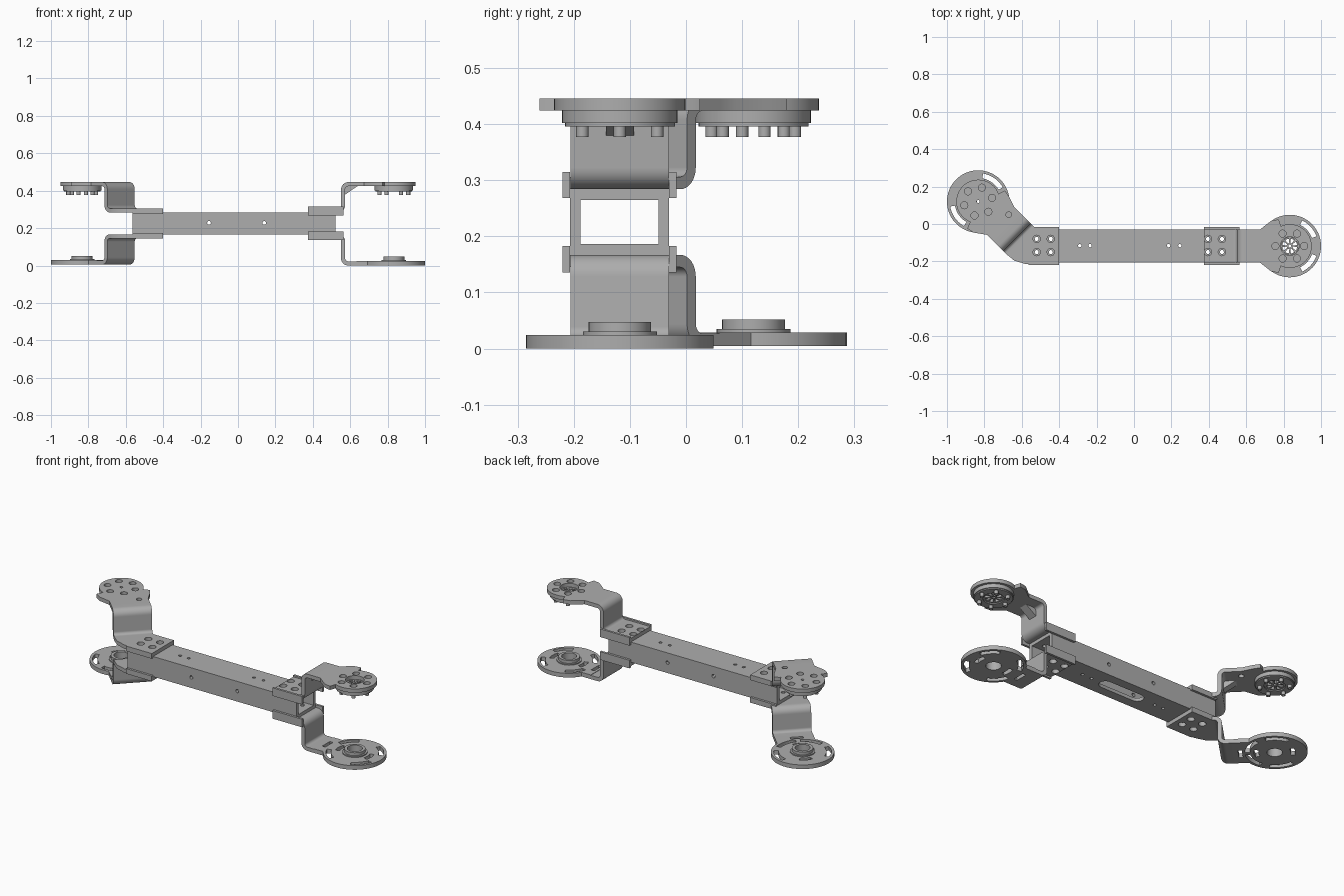
import bpy, bmesh
from math import pi, sin, cos, asin, acos, radians
from mathutils import Matrix, Vector

cube = bpy.data.objects.get("Cube")
if cube:
    bpy.data.objects.remove(cube, do_unlink=True)

metal = bpy.data.materials.new("grey metal")
metal.use_nodes = True
GREY = (0.42, 0.42, 0.42, 1)
metal.diffuse_color = GREY
metal.node_tree.nodes["Principled BSDF"].inputs["Base Color"].default_value = GREY

T = 0.022                        # sheet thickness
TUBE_Z = (0.167, 0.284)
TUBE_Y = (-0.207, -0.03)
MID_Y = -0.118
SIDEWAYS = Matrix.Rotation(pi / 2, 4, 'X')


# Outline helpers
def arc(r, a0, a1, n=24, c=(0, 0)):
    return [(c[0] + r * cos(a0 + (a1 - a0) * k / n),
             c[1] + r * sin(a0 + (a1 - a0) * k / n)) for k in range(n + 1)]


def circle(r, c=(0, 0), n=24):
    return arc(r, 0, 2 * pi, n, c)[:-1]


def rect(x0, x1, y0, y1):
    return [(x0, y0), (x1, y0), (x1, y1), (x0, y1)]


def slot(r, width, mid, span):
    a, b = radians(mid - span / 2), radians(mid + span / 2)
    return arc(r + width / 2, a, b, 10) + arc(r - width / 2, b, a, 10)


def ring_points(r, n=6):
    return [(r * cos(2 * pi * k / n), r * sin(2 * pi * k / n)) for k in range(n)]


def plate(name, outer, holes, z0, z1, matrix=Matrix()):
    """Flat sheet with holes, extruded from z0 to z1 and placed by matrix."""
    curve = bpy.data.curves.new(name, 'CURVE')
    curve.dimensions = '2D'
    curve.fill_mode = 'BOTH'
    curve.extrude = (z1 - z0) / 2
    for loop in [outer] + holes:
        s = curve.splines.new('POLY')
        s.points.add(len(loop) - 1)
        for p, q in zip(s.points, loop):
            p.co = (q[0], q[1], 0, 1)
        s.use_cyclic_u = True
    temp = bpy.data.objects.new(name + "_outline", curve)
    bpy.context.collection.objects.link(temp)
    deps = bpy.context.evaluated_depsgraph_get()
    mesh = bpy.data.meshes.new_from_object(temp.evaluated_get(deps))
    bpy.data.objects.remove(temp, do_unlink=True)
    bpy.data.curves.remove(curve)
    # Weld, place, and mark the sharp edges
    bm = bmesh.new()
    bm.from_mesh(mesh)
    bmesh.ops.remove_doubles(bm, verts=bm.verts, dist=1e-5)
    bm.transform(matrix @ Matrix.Translation((0, 0, (z0 + z1) / 2)))
    bmesh.ops.recalc_face_normals(bm, faces=bm.faces)
    for f in bm.faces:
        f.smooth = True
        f.material_index = 0
    for e in bm.edges:
        e.smooth = len(e.link_faces) == 2 and e.calc_face_angle(0) < radians(30)
    bm.to_mesh(mesh)
    bm.free()
    mesh.materials.clear()
    mesh.materials.append(metal)
    mesh.name = name
    obj = bpy.data.objects.new(name, mesh)
    bpy.context.collection.objects.link(obj)
    return obj


def bent_strip(name, path, r, v0, v1, frame):
    """Sheet strip following a side path with rounded right-angle bends."""
    path = [Vector(p) for p in path]
    pts = [path[0]]
    for a, b, c in zip(path, path[1:], path[2:]):
        da, dc = (a - b).normalized(), (c - b).normalized()
        mid = b + r * (da + dc)
        pts += [mid - r * (dc * cos(k * pi / 16) + da * sin(k * pi / 16)) for k in range(9)]
    pts.append(path[-1])
    left, right = [], []
    for i, p in enumerate(pts):
        t = (pts[min(i + 1, len(pts) - 1)] - pts[max(i - 1, 0)]).normalized()
        if i in (0, len(pts) - 1):
            t = Vector((1, 0))
        n = Vector((-t.y, t.x)) * T / 2
        left.append(p + n)
        right.append(p - n)
    plate(name, left + right[::-1], [], -v1, -v0, frame @ SIDEWAYS)


# Hollow tube made of four walls with drilled holes
X0, X1 = -0.565, 0.52
screw_spots = {"left": [(x, y) for x in (0.395, 0.47) for y in (-0.08, -0.15)],
               "right": [(x, y) for x in (-0.52, -0.445) for y in (-0.08, -0.15)]}
drilled = [circle(0.009, (x, MID_Y + 0.002), 12) for x in (-0.29, -0.235, 0.185, 0.245)]
drilled += [circle(0.011, p, 12) for spots in screw_spots.values() for p in spots]
window = (arc(0.035, -pi / 2, pi / 2, 10, (0.09, MID_Y))
          + arc(0.035, pi / 2, 3 * pi / 2, 10, (-0.12, MID_Y)))
plate("tube_top", rect(X0, X1, *TUBE_Y), drilled, TUBE_Z[1] - 0.019, TUBE_Z[1])
plate("tube_bottom", rect(X0, X1, *TUBE_Y), drilled + [window], TUBE_Z[0], TUBE_Z[0] + 0.019)
side_holes = [circle(0.01, (x, 0.228), 12) for x in (-0.155, 0.14)]
side = rect(X0, X1, TUBE_Z[0] + 0.019, TUBE_Z[1] - 0.019)
plate("tube_front", side, side_holes, -TUBE_Y[0] - 0.019, -TUBE_Y[0], SIDEWAYS)
plate("tube_back", side, side_holes, -TUBE_Y[1], -TUBE_Y[1] + 0.019, SIDEWAYS)

# One entry per end: frame at the joint axis, strip width, base outline, lips
ENDS = {
    "left": dict(
        frame=Matrix.Translation((0.833, MID_Y, 0)), v=(-0.088, 0.088),
        base=rect(0.375, 0.523, -0.219, -0.018), lip=(0.375, 0.565, 0.268, 0.315),
        slots=(42, -42, 138, -138), span=44, floor=0.0, opening=0.05),
    "right": dict(
        frame=Matrix.Translation((-0.833, 0.12, 0)) @ Matrix.Rotation(radians(135), 4, 'Z'),
        v=(-0.115, 0.092),
        base=[(-0.4, -0.216), (-0.4, -0.022), (-0.523, -0.022), (-0.533, -0.018),
              (-0.679, -0.164), (-0.64, -0.196), (-0.58, -0.214)],
        lip=(-0.565, -0.4, 0.276, 0.306),
        slots=(80, -80, 150, -150), span=50, floor=0.005, opening=0.008)}
WALL, START, REACH = -0.271, -0.31, -0.2

for end, e in ENDS.items():
    M, (v0, v1) = e["frame"], e["v"]
    floor = e["floor"]
    screws = [circle(0.02, p, 16) for p in screw_spots[end]]
    for level, zb, za in (("upper", TUBE_Z[1] + T / 2, 0.435),
                          ("lower", TUBE_Z[0] - T / 2, floor + T / 2)):
        # Base plate on the tube, with lips over its sides
        name = f"{end}_{level}"
        plate(name + "_base_plate", e["base"], screws, zb - T / 2, zb + T / 2)
        x0, x1, z0, z1 = e["lip"]
        if level == "lower":
            z0, z1 = sum(TUBE_Z) - z1, sum(TUBE_Z) - z0
        for part, y in (("front", TUBE_Y[0] - 0.013), ("back", TUBE_Y[1])):
            plate(f"{name}_{part}_lip", rect(x0, x1, y, y + 0.013), [], z0, z1)
        # Stepped wall
        bent_strip(name + "_wall", [(START, zb), (WALL, zb), (WALL, za), (REACH, za)],
                   0.028, v0, v1, M)

    # Upper joint plate with shoulders
    a = acos(-0.05 / 0.117)
    outline = ([(REACH, v0), (-0.16, v0), (-0.1, -0.135), (-0.06, -0.143), (-0.05, -0.115)]
               + arc(0.117, -a, a, 36)
               + [(-0.05, 0.115), (-0.06, 0.143), (-0.1, 0.135), (-0.16, v1), (REACH, v1)])
    holes = [circle(0.019, p, 16) for p in ring_points(0.077)] + [circle(e["opening"])]
    if end == "right":
        holes.append(circle(0.015, (-0.165, -0.066), 16))
    plate(end + "_upper_joint_plate", outline, holes, 0.424, 0.446, M)

    # Spoked hub, its pins and the brace behind it
    spokes = [slot(0.031, 0.028, 45 * k + 22.5, 28) for k in range(8)]
    plate(end + "_upper_hub", circle(0.103, n=40), spokes + [circle(0.008, n=12)],
          0.402, 0.424, M)
    plate(end + "_upper_hub_rim", circle(0.098, n=40), [circle(0.055)], 0.396, 0.402, M)
    for k, p in enumerate(ring_points(0.077)):
        plate(f"{end}_pin_{k + 1}", circle(0.011, p, 16), [circle(0.005, p, 10)],
              0.377, 0.402, M)
    plate(end + "_brace", [(-0.262, 0.378), (-0.195, 0.424), (-0.262, 0.424)], [],
          -0.025, 0.025, M @ SIDEWAYS)

    # Lower joint disc with curved slots
    R = 0.167
    outline = ([(REACH, v0)] + arc(R, -pi + asin(-v0 / R), pi - asin(v1 / R), 48)
               + [(REACH, v1)])
    holes = [slot(0.139, 0.026, s, e["span"]) for s in e["slots"]]
    holes += [slot(0.094, 0.024, s, 40) for s in (0, 180)]
    holes += [circle(0.04), rect(-0.185, -0.165, -0.035, 0.035)]
    plate(end + "_lower_joint_disc", outline, holes, floor, floor + 0.024, M)
    plate(end + "_lower_hub_flange", circle(0.066, n=32), [circle(0.04)],
          floor + 0.024, floor + 0.03, M)
    plate(end + "_lower_hub", circle(0.056, n=32), [circle(0.04)],
          floor + 0.03, floor + 0.047, M)
